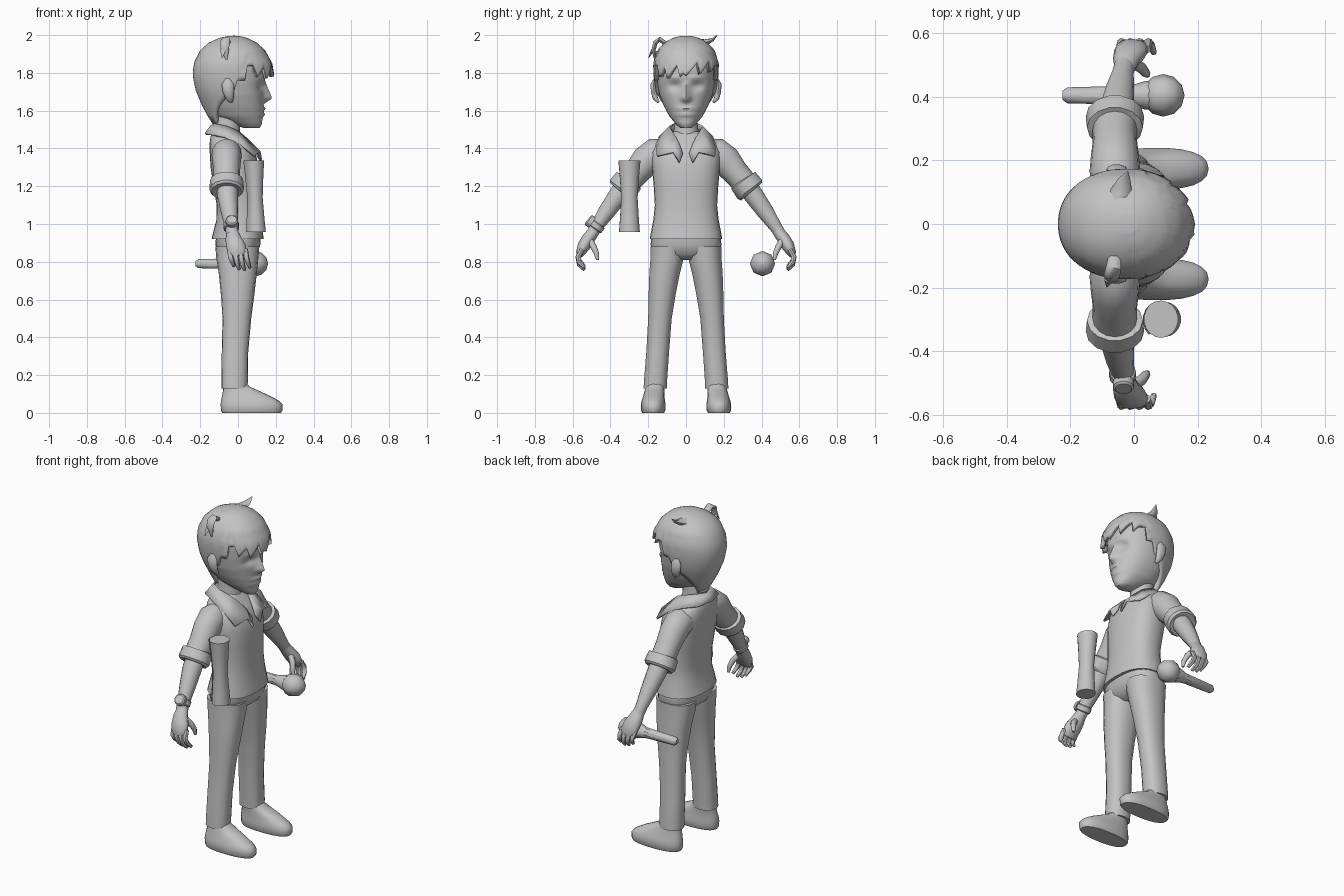
import bpy, bmesh, math
from mathutils import Vector

grey = bpy.data.materials.new("plain grey")
grey.diffuse_color = (0.55, 0.55, 0.55, 1)


def finish(bm, name, angle=50, recalc=True):
    if recalc:
        bmesh.ops.recalc_face_normals(bm, faces=bm.faces)
    me = bpy.data.meshes.new(name)
    bm.to_mesh(me)
    bm.free()
    ob = bpy.data.objects.new(name, me)
    bpy.context.collection.objects.link(ob)
    me.materials.append(grey)
    bpy.ops.object.select_all(action='DESELECT')
    ob.select_set(True)
    bpy.context.view_layer.objects.active = ob
    bpy.ops.object.shade_smooth_by_angle(angle=math.radians(angle))
    return ob


def skin(bm, loops, caps=(True, True)):
    """Bridge equal closed loops of points with quads."""
    vs = [[bm.verts.new(p) for p in l] for l in loops]
    n = len(vs[0])
    for a, b in zip(vs, vs[1:]):
        for i in range(n):
            j = (i + 1) % n
            bm.faces.new((a[i], a[j], b[j], b[i]))
    if caps[0]:
        bm.faces.new(vs[0][::-1])
    if caps[1]:
        bm.faces.new(vs[-1])


def at(rings, z):
    """Interpolate (z, back, front, half width, centre y) at a height."""
    for a, b in zip(rings, rings[1:]):
        if z <= b[0]:
            t = max(0, (z - a[0]) / (b[0] - a[0]))
            return [p + (q - p) * t for p, q in zip(a, b)]
    return list(rings[-1])


def point(ring, ang, e=2.3):
    z, back, front, hw = ring[:4]
    yc = ring[4] if len(ring) > 4 else 0
    f = lambda v: math.copysign(abs(v) ** (2 / e), v)
    return Vector(((back + front) / 2 + (front - back) / 2 * f(math.cos(ang)),
                   yc + hw * f(math.sin(ang)), z))


def loft(name, rings, n=20, e=2.3, s=1, angle=50):
    bm = bmesh.new()
    skin(bm, [[point(r, 2 * math.pi * i / n, e) for i in range(n)] for r in rings])
    for v in bm.verts:
        v.co.y *= s
    return finish(bm, name, angle)


def tube(name, pts, n=10, ref=(1, 0, 0), s=1, angle=50):
    """Sweep ellipses along points (x, y, z, radius along ref, other radius)."""
    bm, loops, ref = bmesh.new(), [], Vector(ref)
    ps = [Vector(p[:3]) for p in pts]
    for k, p in enumerate(pts):
        d = (ps[min(k + 1, len(ps) - 1)] - ps[max(k - 1, 0)]).normalized()
        u = (ref - d * ref.dot(d)).normalized()
        w = d.cross(u)
        loops.append([ps[k] + u * p[3] * math.cos(2 * math.pi * i / n)
                      + w * p[-1] * math.sin(2 * math.pi * i / n) for i in range(n)])
    skin(bm, loops)
    for v in bm.verts:
        v.co.y *= s
    return finish(bm, name, angle)


# Head with nose, eye sockets and lips pushed out of a smooth loft
head = [(1.508, .03, .115, .03), (1.53, -.03, .127, .055), (1.57, -.12, .13, .088),
        (1.62, -.165, .135, .115), (1.68, -.2, .137, .139), (1.75, -.215, .14, .153),
        (1.82, -.215, .145, .157), (1.88, -.19, .13, .148), (1.94, -.13, .08, .1), (1.96, -.08, .03, .05)]
bm = bmesh.new()
N = 72
zs = [1.508 + .452 * i / 44 for i in range(45)]
skin(bm, [[point(at(head, z), 2 * math.pi * i / N, 2.2) for i in range(N)] for z in zs])
g = lambda v, c, w: math.exp(-((v - c) / w) ** 2)
for v in bm.verts:
    x, y, z = v.co
    if x > .03:
        nose = max(0, (1.765 - z) / .1) if z > 1.665 else max(0, (z - 1.635) / .03)
        v.co.x += .045 * nose * g(y, 0, .012 + .012 * nose)
        v.co.x -= .02 * g(abs(y), .058, .032) * g(z, 1.73, .022)
        v.co.x += .008 * g(abs(y), .055, .04) * g(z, 1.775, .015)
        v.co.x += .012 * g(y, 0, .05) * (g(z, 1.61, .01) + g(z, 1.58, .012))
finish(bm, "head", 60)

# Hair cap: columns rise from a jagged hairline to the crown
hair = [(1.53, -.135, .1, .085), (1.57, -.16, .12, .1), (1.62, -.187, .14, .122), (1.7, -.222, .175, .158),
        (1.78, -.24, .193, .172), (1.85, -.235, .182, .174), (1.92, -.2, .143, .152),
        (1.96, -.155, .1, .115), (1.985, -.1, .05, .07), (1.995, -.05, .01, .03)]


def hairline(i):
    a = 360 * i / N
    a = a - 360 if a > 180 else a
    if abs(a) < 56:
        return 1.785 + .016 * (i % 5) + .0004 * a
    if abs(a) < 74:
        return 1.84
    if abs(a) < 90:
        return 1.76
    return max(1.53, 1.70 - .17 * (abs(a) - 90) / 55)


bm = bmesh.new()
M = 16
loops = []
for k in range(M + 1):
    f = math.sin(k / M * math.pi / 2)
    loops.append([point(at(hair, hairline(i) * (1 - f) + 1.995 * f), 2 * math.pi * i / N, 2.15)
                  for i in range(N)])
skin(bm, loops, (False, True))
ob = finish(bm, "hair", 50, False)
m = ob.modifiers.new("thickness", 'SOLIDIFY')
m.thickness, m.offset = .024, -1

# Loose locks
tube("crown_lock", [(-.05, .05, 1.955, .035, .03), (-.04, .1, 1.96, .035, .02),
                    (-.03, .14, 1.975, .02, .01), (-.02, .165, 2.0, .002, .002)], 6)
tube("side_lock", [(-.06, -.1, 1.95, .02, .014), (-.065, -.14, 1.978, .024, .014), (-.07, -.162, 1.96, .026, .014),
                   (-.07, -.172, 1.92, .022, .012), (-.06, -.165, 1.87, .004, .004)], 6)
tube("small_lock", [(-.07, -.15, 1.9, .018, .014), (-.08, -.18, 1.915, .014, .01), (-.085, -.198, 1.88, .002, .002)], 6)

# Neck, shirt and trouser top
loft("neck", [(1.4, -.12, .03, .085), (1.47, -.125, .012, .068), (1.53, -.125, .01, .062), (1.6, -.125, .02, .062)], 16, 2)
loft("shirt", [(.92, -.14, .137, .192), (.95, -.133, .132, .187), (1.02, -.115, .12, .173), (1.1, -.113, .113, .165),
               (1.2, -.13, .112, .171), (1.3, -.145, .11, .18), (1.38, -.15, .092, .185), (1.43, -.15, .055, .165),
               (1.465, -.145, .02, .115), (1.49, -.13, 0, .075)], 28, 2.4)
loft("trouser_top", [(.81, -.06, .06, .1), (.84, -.105, .1, .17), (.89, -.12, .118, .188), (.95, -.115, .12, .18)], 24, 2.5)

# Collar flaps: inner and outer edge from the nape to the lapel
edge = [((-.14, 0, 1.52), (-.172, 0, 1.475)), ((-.12, .06, 1.528), (-.15, .1, 1.475)),
        ((-.06, .085, 1.515), (-.07, .14, 1.46)), ((0, .072, 1.49), (.02, .152, 1.415)),
        ((.04, .05, 1.455), (.088, .153, 1.36)), ((.075, .032, 1.415), (.115, .068, 1.38)),
        ((.1, .018, 1.37), (.125, .035, 1.325))]
bm = bmesh.new()
for s in (1, -1):
    rows = [[bm.verts.new((p[0], s * p[1], p[2])) for p in r] for r in edge]
    for a, b in zip(rows, rows[1:]):
        bm.faces.new((a[0], a[1], b[1], b[0]))
bmesh.ops.remove_doubles(bm, verts=bm.verts, dist=.001)
ob = finish(bm, "collar", 30)
m = ob.modifiers.new("thickness", 'SOLIDIFY')
m.thickness, m.offset = .012, 0

for s, side in ((1, "left"), (-1, "right")):
    # Ear
    tube(side + "_ear", [(-.035, .145, 1.645, .008, .008), (-.043, .162, 1.665, .022, .014), (-.05, .17, 1.70, .03, .017),
                         (-.055, .172, 1.74, .032, .016), (-.055, .165, 1.768, .012, .008)], 10, s=s)
    # Sleeve with rolled cuff
    tube(side + "_sleeve", [(-.06, .1, 1.375, .07, .075), (-.06, .165, 1.37, .08, .085), (-.06, .21, 1.335, .076, .082),
                            (-.06, .26, 1.275, .07, .07), (-.06, .325, 1.2, .07, .066)], 16, s=s)
    tube(side + "_cuff", [(-.06, .3, 1.235, .07, .065), (-.06, .303, 1.23, .088, .08), (-.06, .338, 1.183, .092, .084),
                          (-.06, .347, 1.171, .08, .074), (-.06, .343, 1.177, .055, .05)], 14, s=s, angle=35)
    # Forearm and palm
    tube(side + "_forearm", [(-.058, .3, 1.23, .056, .056), (-.055, .36, 1.15, .055, .053), (-.045, .42, 1.065, .046, .046),
                             (-.035, .475, .985, .034, .034), (-.03, .50, .945, .033, .031)], 14, s=s)
    tube(side + "_palm", [(-.03, .485, .965, .03, .03), (-.025, .515, .925, .042, .034), (-.012, .54, .885, .052, .034),
                          (-.002, .56, .845, .05, .024), (0, .565, .83, .035, .015)], 12, s=s)
    # Curled fingers and thumb
    for k, word in enumerate(("little", "ring", "middle", "index")):
        x, dz = -.045 + .028 * k, (.02, .004, 0, .012)[k]
        tube(f"{side}_{word}_finger", [(x, .55, .865, .014, .014), (x + .006, .572, .825, .014, .014),
                                       (x + .014, .565, .785 + dz, .013, .013), (x + .024, .538, .757 + dz, .009, .009)], 7, s=s)
    tube(side + "_thumb", [(-.005, .51, .915, .018, .018), (.025, .49, .88, .017, .017),
                           (.038, .474, .845, .014, .014), (.042, .468, .81, .008, .008)], 8, s=s)
    # Trouser leg
    loft(side + "_trouser_leg", [(.13, -.088, .05, .062, .163), (.16, -.088, .052, .062, .162), (.32, -.086, .054, .061, .15),
                                 (.5, -.082, .07, .063, .138), (.62, -.09, .086, .072, .127), (.74, -.102, .1, .082, .113),
                                 (.82, -.115, .108, .089, .1), (.88, -.12, .113, .092, .097)], 18, 2.3, s)
    # Shoe
    loft(side + "_shoe", [(0, -.084, .228, .058, .174), (.012, -.09, .235, .065, .174), (.045, -.092, .235, .066, .174),
                          (.065, -.09, .215, .062, .173), (.09, -.085, .17, .057, .17), (.115, -.08, .115, .053, .167),
                          (.14, -.077, .06, .05, .163), (.18, -.07, .03, .045, .162)], 22, 2.4, s)

# Wristwatch on the right arm
tube("watch_band", [(-.036, .462, 1.003, .036, .036), (-.036, .465, .999, .042, .042),
                    (-.036, .481, .977, .042, .042), (-.036, .484, .973, .036, .036)], 14, s=-1, angle=30)
tube("watch_face", [(-.033, .496, 1.007, .033, .033), (-.033, .514, 1.02, .033, .033),
                    (-.033, .519, 1.024, .026, .026)], 14, s=-1, angle=30)

# Microphone
tube("microphone_handle", [(-.225, .405, .79, .014, .014), (-.21, .405, .79, .025, .025), (-.02, .405, .79, .03, .03),
                           (0, .405, .79, .034, .034), (.035, .405, .79, .045, .045), (.055, .405, .79, .045, .045)],
     10, (0, 1, 0), angle=35)
R = .067
tube("microphone_ball", [(.092 - R * math.cos(math.pi * k / 6), .405, .79) +
                         (max(.001, R * math.sin(math.pi * k / 6)),) * 2 for k in range(7)], 8, (0, 1, 0))

# Rolled paper with a loose outer edge
bm = bmesh.new()
rows = []
for z, r in ((.957, .051), (1.03, .046), (1.14, .04), (1.25, .047), (1.335, .054)):
    row = []
    for k in range(23):
        a = math.radians(150 + k * 20)
        q = r * (1 + (.012 * max(0, k - 14)))
        row.append(bm.verts.new((.097 - .012 * (z - .957) / .378 + q * math.cos(a), -.3 + q * 1.08 * math.sin(a), z)))
    rows.append(row)
for a, b in zip(rows, rows[1:]):
    for k in range(22):
        bm.faces.new((a[k], a[k + 1], b[k + 1], b[k]))
for row in (rows[0], rows[-1]):
    bm.faces.new(row[:18])
finish(bm, "rolled_paper", 40)
